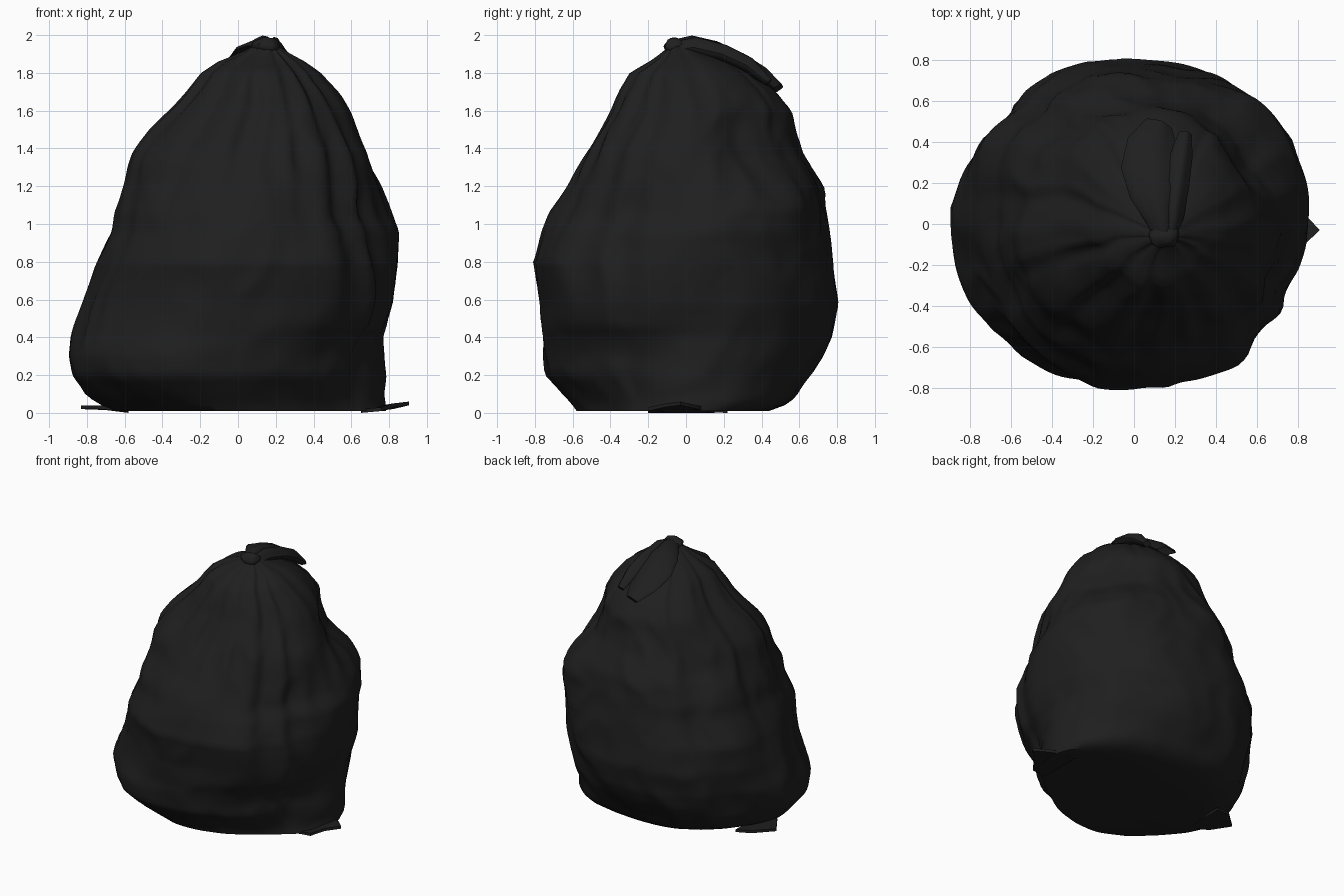
import bpy, bmesh, math
from mathutils import Vector, noise

if "Cube" in bpy.data.objects:
    bpy.data.objects.remove(bpy.data.objects["Cube"])

mat = bpy.data.materials.new("black plastic")
mat.diffuse_color = (0.0135, 0.0135, 0.0135, 1)
mat.use_nodes = True
mat.node_tree.nodes["Principled BSDF"].inputs["Base Color"].default_value = mat.diffuse_color


def make_object(name, bm, angle=50):
    bmesh.ops.recalc_face_normals(bm, faces=bm.faces)
    me = bpy.data.meshes.new(name)
    bm.to_mesh(me)
    bm.free()
    me.materials.append(mat)
    ob = bpy.data.objects.new(name, me)
    bpy.context.collection.objects.link(ob)
    bpy.ops.object.select_all(action='DESELECT')
    ob.select_set(True)
    bpy.context.view_layer.objects.active = ob
    bpy.ops.object.shade_smooth_by_angle(angle=math.radians(angle))
    return ob


def loft(name, rings, angle=50):
    bm = bmesh.new()
    vs = [[bm.verts.new(p) for p in ring] for ring in rings]
    n = len(rings[0])
    for a, b in zip(vs, vs[1:]):
        for i in range(n):
            j = (i + 1) % n
            bm.faces.new((a[i], a[j], b[j], b[i]))
    bm.faces.new(vs[0][::-1])
    bm.faces.new(vs[-1])
    return make_object(name, bm, angle)


def lerp_rows(rows, z):
    for a, b in zip(rows, rows[1:]):
        if z <= b[0]:
            t = (z - a[0]) / (b[0] - a[0])
            return [p + (q - p) * t for p, q in zip(a[1:], b[1:])]
    return list(rows[-1][1:])


def smoothstep(a, b, v):
    t = max(0, min(1, (v - a) / (b - a)))
    return t * t * (3 - 2 * t)


def angle_diff(a, b):
    return (a - b + 180) % 360 - 180


# Bag body: height, left, right, front, back extents
profile = [
    (0.01, -0.66, 0.77, -0.59, 0.44), (0.05, -0.77, 0.77, -0.62, 0.55),
    (0.10, -0.84, 0.76, -0.67, 0.60), (0.20, -0.92, 0.76, -0.76, 0.67),
    (0.30, -0.94, 0.76, -0.76, 0.73), (0.40, -0.91, 0.76, -0.75, 0.77),
    (0.58, -0.84, 0.81, -0.76, 0.80), (0.80, -0.76, 0.83, -0.81, 0.78),
    (0.96, -0.69, 0.83, -0.75, 0.76), (1.06, -0.67, 0.78, -0.71, 0.75),
    (1.20, -0.61, 0.75, -0.62, 0.72), (1.38, -0.54, 0.70, -0.53, 0.62),
    (1.50, -0.45, 0.64, -0.46, 0.58), (1.60, -0.36, 0.59, -0.40, 0.56),
    (1.70, -0.28, 0.52, -0.35, 0.48), (1.80, -0.20, 0.43, -0.29, 0.36),
    (1.86, -0.11, 0.35, -0.19, 0.24), (1.91, 0.02, 0.26, -0.12, 0.09),
    (1.95, 0.09, 0.20, -0.09, 0.01)]

# Bulges and dents on the corners: direction, then (height, offset)
corners = {
    35: [(0, 0.05), (0.3, 0.03), (0.6, -0.01), (0.85, 0.02), (1.08, 0.06),
         (1.2, 0.0), (1.35, -0.1), (1.55, -0.07), (1.7, -0.03), (1.85, 0)],
    215: [(0, -0.06), (0.1, -0.08), (0.37, -0.045), (0.7, -0.05), (0.95, -0.03),
          (1.14, 0), (1.32, 0.05), (1.5, 0.03), (1.7, 0)],
    145: [(0, -0.07), (0.3, -0.1), (0.5, -0.04), (0.76, 0.05), (1.0, 0.0),
          (1.26, -0.03), (1.4, -0.02), (1.6, 0)],
    325: [(0, -0.1), (0.3, -0.06), (0.46, 0.01), (0.7, 0.0), (1.03, -0.06), (1.3, 0)],
    298: [(0, -0.06), (0.3, -0.02), (0.5, 0)]}

# Folds: angle at top, angle at base, width, depth, lowest height
folds = [(-95, -105, 8, 0.03, 1.1), (-122, -130, 10, 0.035, 1.1),
         (-50, -42, 9, 0.04, 0.6), (-33, -24, 8, 0.03, 0.0),
         (-70, -62, 7, 0.025, 1.0), (-150, -160, 10, 0.03, 1.0),
         (60, 50, 10, 0.02, 0.9), (130, 138, 11, 0.03, 0.3),
         (175, 168, 11, 0.03, 0.7)]
SEG, ROWS = 144, 64
rings = []
for k in range(ROWS + 1):
    z = 0.01 + 1.94 * k / ROWS
    l, r, f, b = lerp_rows(profile, z)
    cx, cy, hx, hy = (l + r) / 2, (f + b) / 2, (r - l) / 2, (b - f) / 2
    corner = {a: lerp_rows(rows, z)[0] for a, rows in corners.items()}
    ring = []
    for i in range(SEG):
        a = 2 * math.pi * i / SEG
        deg = math.degrees(a)
        c, s = math.cos(a), math.sin(a)
        e = (abs(c) ** 2.15 + abs(s) ** 2.15) ** (-1 / 2.15)
        d = 0
        for top, base, w, depth, low in folds:
            da = angle_diff(deg, base + (top - base) * z / 1.95)
            fade = smoothstep(low - 0.3, low + 0.4, z)
            # one steep side and one soft side makes an overlapping pleat
            width = w * (0.8 if da < 0 else 1.7)
            d -= depth * fade * smoothstep(0, 1, 1 - abs(da) / width)
        q = Vector((c * 1.5, s * 1.5, z * 1.6))
        d += 0.03 * noise.noise(q * 1.5 + Vector((3, 1, 7)))
        d += 0.03 * (0.3 - abs(noise.noise(q * 2.3 + Vector((9, 4, 2)))))
        d *= min(1, (hx + hy) / 0.9) * (0.3 + 0.7 * smoothstep(0, 0.2, z))
        for ca, off in corner.items():
            d += off * smoothstep(0, 1, 1 - abs(angle_diff(deg, ca)) / 46)
        ring.append((cx + (hx + d) * c * e, cy + (hy + d) * s * e, z))
    rings.append(ring)
loft("bag_body", rings, 45)


# Gathered tail lobes: path of (x, y, z, half width, half thickness)
def tail(name, path, n=16):
    out = []
    for i, (x, y, z, w, h) in enumerate(path):
        p0, p1 = path[max(0, i - 1)], path[min(len(path) - 1, i + 1)]
        t = (Vector(p1[:3]) - Vector(p0[:3])).normalized()
        side = t.cross(Vector((0, 0, 1))).normalized()
        up = side.cross(t)
        ring = []
        for j in range(n):
            a = 2 * math.pi * j / n
            k = 1 + 0.12 * math.cos(4 * a + 0.5)
            ring.append(Vector((x, y, z)) + side * w * k * math.cos(a)
                        + up * h * k * math.sin(a))
        out.append(ring)
    loft(name, out)


tail("tail_wide", [(0.15, -0.07, 1.93, 0.04, 0.04), (0.13, 0.03, 1.945, 0.07, 0.048),
                   (0.10, 0.15, 1.92, 0.11, 0.045), (0.08, 0.28, 1.86, 0.13, 0.045),
                   (0.09, 0.40, 1.79, 0.11, 0.04), (0.12, 0.49, 1.72, 0.06, 0.025)])
tail("tail_narrow", [(0.17, -0.07, 1.92, 0.04, 0.04), (0.19, 0.05, 1.935, 0.05, 0.05),
                     (0.21, 0.20, 1.90, 0.055, 0.045), (0.23, 0.33, 1.84, 0.05, 0.04),
                     (0.25, 0.44, 1.75, 0.03, 0.02)])

# Knot: a squashed lumpy ball where the neck is tied
bm = bmesh.new()
bmesh.ops.create_icosphere(bm, subdivisions=3, radius=1)
for v in bm.verts:
    k = 1 + 0.2 * noise.noise(v.co * 1.7)
    v.co = Vector((0.15 + 0.075 * v.co.x * k, -0.055 + 0.06 * v.co.y * k,
                   1.94 + 0.047 * v.co.z * k))
make_object("knot", bm)


# Loose hem flaps lying on the ground
def flap(name, pts):
    bm = bmesh.new()
    low = [bm.verts.new(p) for p in pts]
    high = [bm.verts.new((x, y, z + 0.02)) for x, y, z in pts]
    bm.faces.new(low[::-1])
    bm.faces.new(high)
    for i in range(len(pts)):
        j = (i + 1) % len(pts)
        bm.faces.new((low[i], low[j], high[j], high[i]))
    make_object(name, bm, 30)


flap("hem_flap_right", [(0.65, -0.2, 0.0), (0.76, -0.2, 0.01), (0.82, -0.11, 0.03),
                        (0.905, -0.03, 0.04), (0.82, 0.06, 0.02), (0.65, 0.15, 0.0)])
flap("hem_flap_left", [(-0.58, 0.22, 0.0), (-0.7, 0.2, 0.015), (-0.83, 0.08, 0.02),
                       (-0.74, -0.06, 0.02), (-0.6, -0.12, 0.01)])
